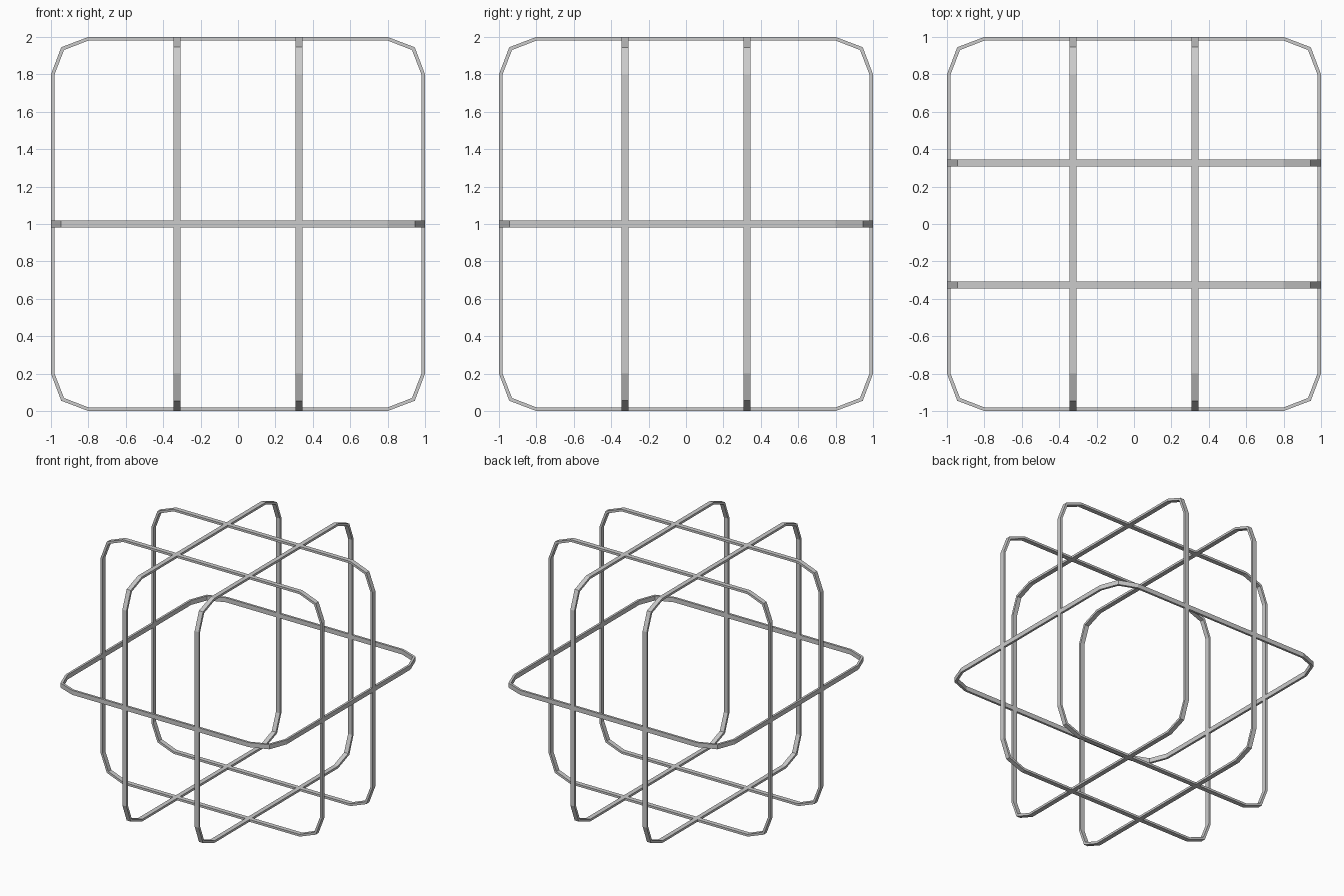
import bpy, bmesh
from math import radians
from mathutils import Matrix, Vector

if "Cube" in bpy.data.objects:
    bpy.data.objects.remove(bpy.data.objects["Cube"])

WIDTH, THICK = 0.037, 0.018

# quarter of the chamfered square outline, repeated by rotation
def outline(inset):
    quarter = [Vector((1 - inset, 0.8 - inset * 0.16)),
               Vector((0.945 - inset * 0.82, 0.945 - inset * 0.82)),
               Vector((0.8 - inset * 0.16, 1 - inset))]
    return [Matrix.Rotation(radians(90 * k), 2) @ p for k in range(4) for p in quarter]

# flat hoop with rectangular section, lying in its local xy plane
def hoop(name, matrix):
    bm = bmesh.new()
    h = WIDTH / 2
    section = [(0, -h), (0, h), (THICK, h), (THICK, -h)]
    loops = [[bm.verts.new((p.x, p.y, z)) for p in outline(i)] for i, z in section]
    n = len(loops[0])
    for a in range(4):
        A, B = loops[a], loops[(a + 1) % 4]
        for i in range(n):
            j = (i + 1) % n
            bm.faces.new((A[i], A[j], B[j], B[i]))
    bmesh.ops.recalc_face_normals(bm, faces=bm.faces)
    bm.transform(matrix)
    mesh = bpy.data.meshes.new(name)
    bm.to_mesh(mesh)
    bm.free()
    bpy.context.collection.objects.link(bpy.data.objects.new(name, mesh))

# horizontal hoop at mid height
hoop("horizontal_hoop", Matrix.Translation((0, 0, 1)))

# two pairs of upright hoops
for side, s in (("a", -1), ("b", 1)):
    hoop("front_facing_hoop_" + side,
         Matrix.Translation((0, 0.327 * s, 1)) @ Matrix.Rotation(radians(90), 4, 'X'))
    hoop("side_facing_hoop_" + side,
         Matrix.Translation((0.327 * s, 0, 1)) @ Matrix.Rotation(radians(90), 4, 'Y'))
